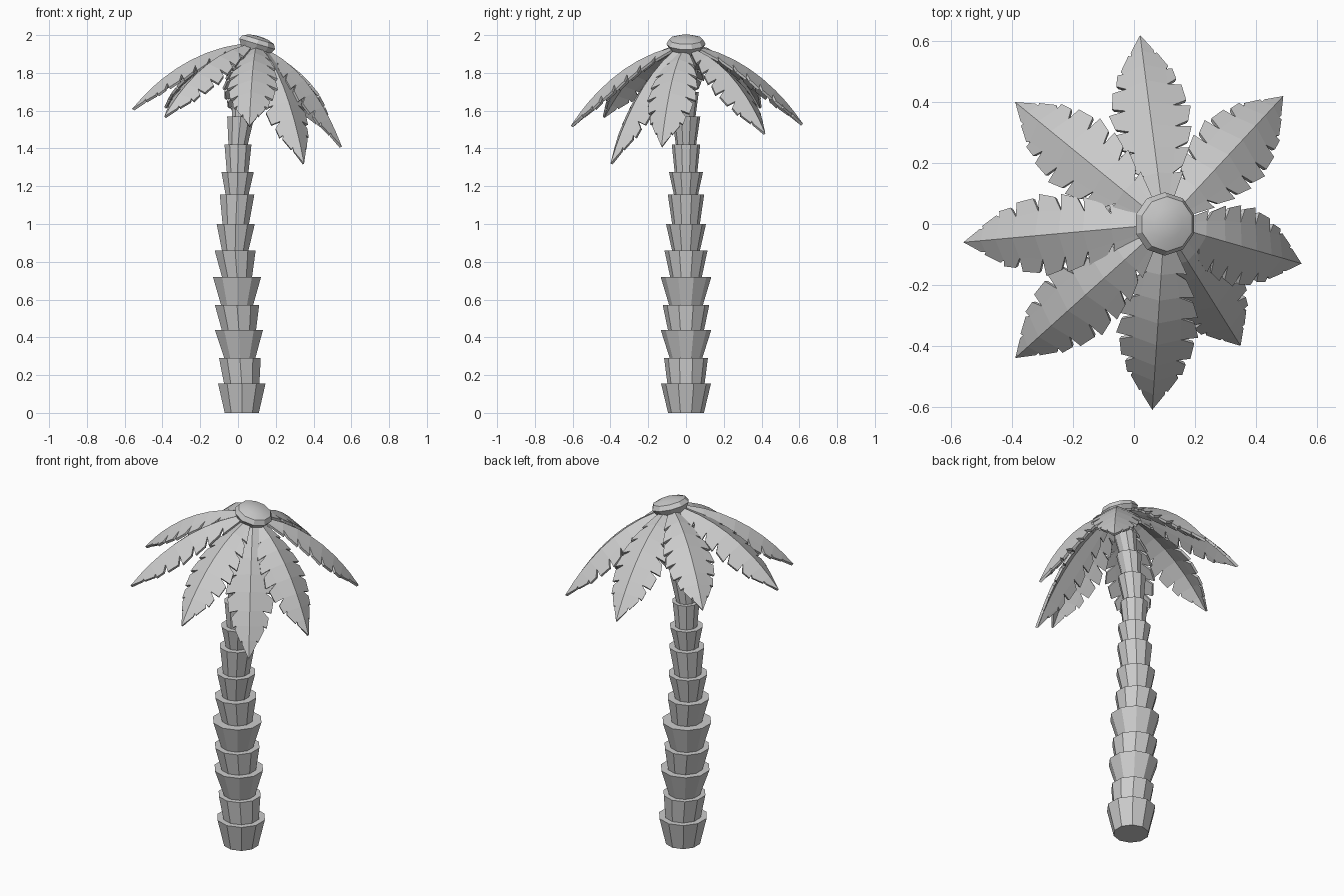
import bpy, bmesh, math
from mathutils import Vector, Matrix

if "Cube" in bpy.data.objects:
    bpy.data.objects.remove(bpy.data.objects["Cube"])

SIDES = 10


def make_object(name, bm):
    bmesh.ops.recalc_face_normals(bm, faces=bm.faces)
    mesh = bpy.data.meshes.new(name)
    bm.to_mesh(mesh)
    bm.free()
    ob = bpy.data.objects.new(name, mesh)
    bpy.context.collection.objects.link(ob)
    return ob


def lathe(bm, rings):
    """Skin rings given as (centre x, z, radius) and cap both ends."""
    loops = []
    for x, z, r in rings:
        loops.append([bm.verts.new((x + r * math.cos(a), r * math.sin(a), z))
                      for a in (2 * math.pi * (i + 0.5) / SIDES for i in range(SIDES))])
    for a, b in zip(loops, loops[1:]):
        for i in range(SIDES):
            j = (i + 1) % SIDES
            bm.faces.new((a[i], a[j], b[j], b[i]))
    bm.faces.new(loops[0][::-1])
    bm.faces.new(loops[-1])


# Trunk: stacked flaring collars (top z, centre x, bottom radius, top radius)
collars = [(0.155, 0.02, 0.095, 0.132), (0.29, 0.01, 0.098, 0.116),
           (0.44, 0.005, 0.085, 0.134), (0.57, -0.005, 0.095, 0.123),
           (0.72, -0.005, 0.088, 0.134), (0.86, -0.015, 0.083, 0.114),
           (1.0, -0.012, 0.073, 0.106), (1.155, -0.005, 0.073, 0.096),
           (1.275, -0.002, 0.063, 0.09), (1.42, 0.0, 0.06, 0.075),
           (1.57, 0.015, 0.053, 0.076), (1.7, 0.035, 0.05, 0.068),
           (1.82, 0.062, 0.047, 0.062), (1.93, 0.095, 0.045, 0.085)]
z0, x0 = 0.0, 0.02
for n, (z, x, rb, rt) in enumerate(collars):
    bm = bmesh.new()
    lathe(bm, [(x0, z0, rb), (x, z, rt)])
    make_object(f"trunk_collar_{n + 1}", bm)
    z0, x0 = z - 0.004, x

# Crown: low dome tilted with the lean of the trunk
bm = bmesh.new()
lathe(bm, [(0, -0.04, 0.075), (0, 0.005, 0.104), (0, 0.03, 0.09),
           (0, 0.043, 0.05), (0, 0.047, 0.015)])
crown = make_object("crown", bm)
crown.matrix_world = Matrix.Translation((0.1, 0, 1.948)) @ Matrix.Rotation(0.29, 4, 'Y')
for p in crown.data.polygons:
    p.use_smooth = p.center.z > 0.025 and p.normal.z > 0.5
for e in crown.data.edges:
    e.use_edge_sharp = all(abs(crown.data.vertices[v].co.z - 0.03) < 1e-3 for v in e.vertices)

# Half width of a frond along its length
WIDTHS = [(0, 0.035), (0.18, 0.085), (0.38, 0.128), (0.6, 0.138), (0.8, 0.098), (1, 0.0)]


def half_width(t):
    for (a, wa), (b, wb) in zip(WIDTHS, WIDTHS[1:]):
        if t <= b:
            return wa + (wb - wa) * (t - a) / (b - a)
    return 0.0


def frond(name, tip):
    """Drooping folded leaf with slit edges, running from the crown to tip."""
    tip = Vector(tip)
    out = Vector((tip.x - 0.1, tip.y, 0)).normalized()
    base = Vector((0.1, 0, 1.94)) + out * 0.06
    base.z -= 0.3 * (base.x - 0.1)
    ctrl = (base + tip) / 2 + out * 0.05 + Vector((0, 0, 0.13))
    side = Vector((-out.y, out.x, 0))

    def point(t, s, w):
        p = base * (1 - t) ** 2 + ctrl * 2 * t * (1 - t) + tip * t * t
        d = ((ctrl - base) * (1 - t) + (tip - ctrl) * t).normalized()
        up = d.cross(side)
        if up.z < 0:
            up = -up
        return p + side * s * w * 0.93 - up * w * 0.42

    bm = bmesh.new()
    cuts = [0, 0.17, 0.31, 0.44, 0.57, 0.70, 0.80, 0.89, 1.0]
    rib = [bm.verts.new(point(t, 0, 0)) for t in cuts]
    for s in (-1, 1):
        inner = [bm.verts.new(point(t, s, half_width(t) * (0.62 if t < 0.75 else 0.78)))
                 for t in cuts[:-1]]
        for i in range(len(cuts) - 1):
            a, b = cuts[i], cuts[i + 1]
            ta = a + (0.045 if a < 0.75 else 0.025)
            tb = b + 0.012
            o1 = bm.verts.new(point(ta, s, half_width(ta) * 0.98))
            if i < len(cuts) - 2:
                o2 = bm.verts.new(point(tb, s, half_width(tb) * 1.06))
                bm.faces.new((rib[i], inner[i], inner[i + 1], rib[i + 1]))
                bm.faces.new((inner[i], o1, o2, inner[i + 1]))
            else:
                bm.faces.new((rib[i], inner[i], rib[i + 1]))
                bm.faces.new((inner[i], o1, rib[i + 1]))
    ob = make_object(name, bm)
    if sum(p.normal.z for p in ob.data.polygons) < 0:
        ob.data.flip_normals()
    mod = ob.modifiers.new("thickness", 'SOLIDIFY')
    mod.thickness = 0.014
    mod.offset = -1


# Fronds: eight around the crown, lower on the leaning side
tips = [(0.02, 0.62, 1.53), (0.49, 0.42, 1.48), (0.55, -0.13, 1.41), (0.35, -0.40, 1.32),
        (0.06, -0.61, 1.52), (-0.39, -0.44, 1.57), (-0.56, -0.06, 1.61), (-0.39, 0.40, 1.62)]
for n, tip in enumerate(tips):
    frond(f"frond_{n + 1}", tip)
